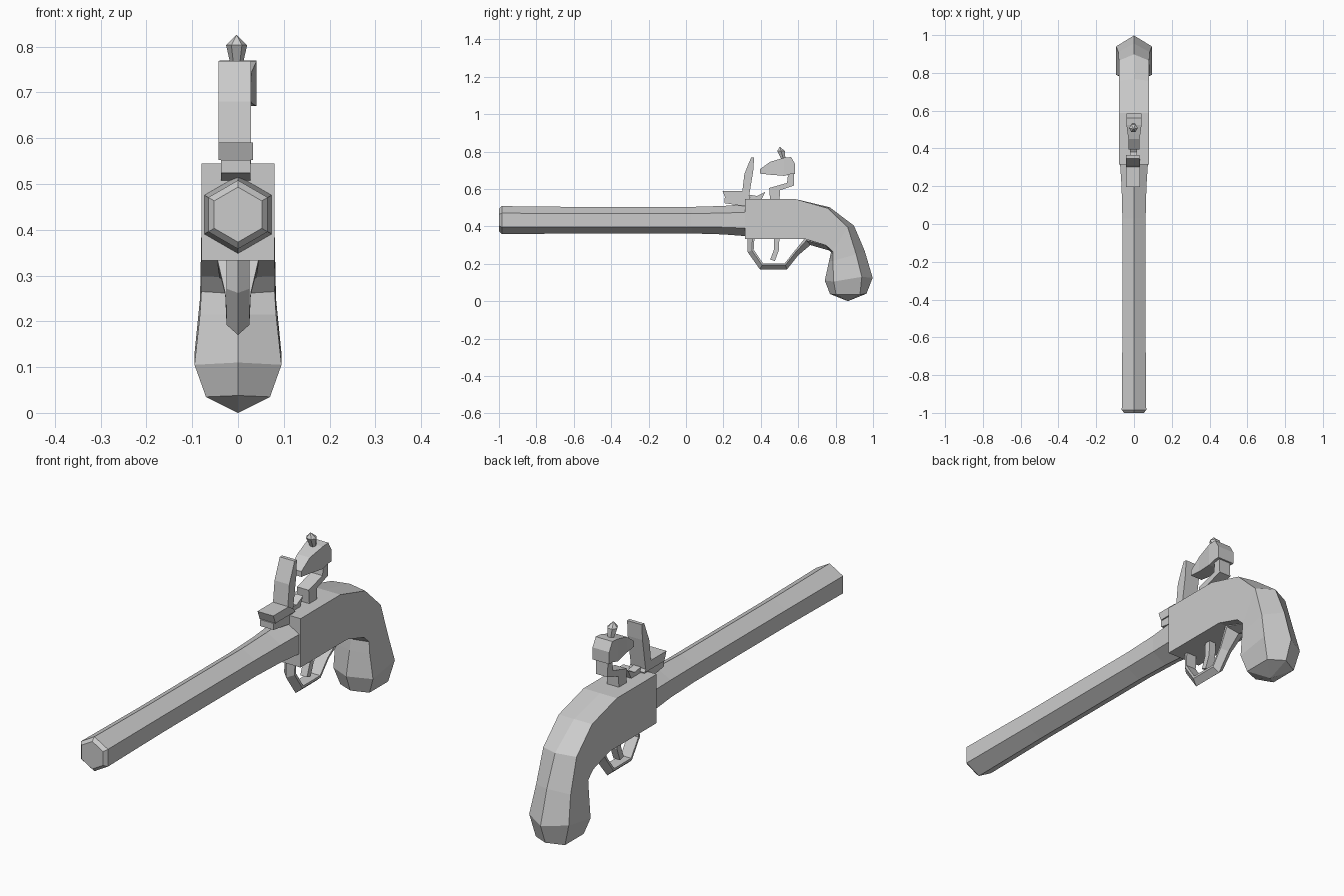
import bpy, bmesh, math


def finish(bm, name):
    bmesh.ops.recalc_face_normals(bm, faces=bm.faces)
    me = bpy.data.meshes.new(name)
    bm.to_mesh(me)
    bm.free()
    ob = bpy.data.objects.new(name, me)
    bpy.context.collection.objects.link(ob)
    return ob


def loft(name, rings, tip=None):
    """Skin a series of equal-length point rings; tip closes the end to a point."""
    bm = bmesh.new()
    vs = [[bm.verts.new(p) for p in r] for r in rings]
    n = len(vs[0])
    for a, b in zip(vs, vs[1:]):
        for i in range(n):
            j = (i + 1) % n
            bm.faces.new((a[i], a[j], b[j], b[i]))
    bm.faces.new(vs[0])
    if tip:
        t = bm.verts.new(tip)
        for i in range(n):
            bm.faces.new((vs[-1][i], vs[-1][(i + 1) % n], t))
    else:
        bm.faces.new(vs[-1])
    return finish(bm, name)


def prism(name, profile, x0, x1):
    """Extrude a (y, z) side profile across x."""
    return loft(name, [[(x, y, z) for y, z in profile] for x in (x0, x1)])


def hexagon(r, y, z):
    return [(r * math.sin(math.radians(60 * k)), y, z + r * math.cos(math.radians(60 * k)))
            for k in range(6)]


# Hexagonal barrel, chamfered muzzle, slight swell at the breech
loft("barrel", [hexagon(r, y, 0.433) for r, y in
                ((0.060, -1.0), (0.075, -0.985), (0.071, -0.6), (0.071, 0.03),
                 (0.076, 0.2), (0.086, 0.33))])

# Stock and curved grip: back ridge, back edge, front edge, front ridge, half width
sections = [
    ((0.315, 0.545), (0.315, 0.545), (0.315, 0.333), (0.315, 0.333), 0.08),
    ((0.588, 0.545), (0.588, 0.545), (0.635, 0.333), (0.635, 0.333), 0.08),
    ((0.768, 0.502), (0.758, 0.497), (0.750, 0.298), (0.750, 0.296), 0.08),
    ((0.898, 0.404), (0.865, 0.395), (0.785, 0.265), (0.775, 0.260), 0.08),
    ((0.955, 0.270), (0.910, 0.250), (0.785, 0.215), (0.765, 0.215), 0.083),
    ((0.998, 0.125), (0.940, 0.130), (0.790, 0.105), (0.742, 0.110), 0.095),
    ((0.965, 0.040), (0.930, 0.035), (0.802, 0.035), (0.770, 0.038), 0.070),
]
rings = []
for br, be, fe, fr, w in sections:
    rings.append([(0, *br), (w, *be), (w, *fe), (0, *fr), (-w, *fe), (-w, *be)])
loft("stock_and_grip", rings, tip=(0, 0.866, 0.0))

# Trigger guard: outer ridge, inner face, half width
guard = [
    ((0.330, 0.340), (0.366, 0.340), 0.025),
    ((0.330, 0.262), (0.362, 0.275), 0.025),
    ((0.395, 0.170), (0.412, 0.202), 0.025),
    ((0.540, 0.170), (0.528, 0.202), 0.025),
    ((0.600, 0.245), (0.575, 0.262), 0.028),
    ((0.665, 0.300), (0.635, 0.335), 0.045),
    ((0.768, 0.270), (0.768, 0.300), 0.040),
]
rings = []
for o, i, w in guard:
    m = [i[k] + 0.3 * (o[k] - i[k]) for k in (0, 1)]
    rings.append([(0, *o), (w, *m), (w, *i), (-w, *i), (-w, *m)])
loft("trigger_guard", rings)

# Trigger
prism("trigger", [(0.472, 0.345), (0.500, 0.345), (0.496, 0.270), (0.475, 0.215),
                  (0.450, 0.222), (0.470, 0.275)], -0.016, 0.016)

# Priming pan with its lid, and the spring leaf behind it
prism("pan", [(0.205, 0.552), (0.205, 0.524), (0.33, 0.505), (0.34, 0.552)], -0.037, 0.027)
prism("pan_lid", [(0.195, 0.590), (0.210, 0.552), (0.345, 0.552), (0.335, 0.568),
                  (0.300, 0.590)], -0.043, 0.033)
prism("spring", [(0.320, 0.572), (0.380, 0.562), (0.425, 0.585), (0.400, 0.535),
                 (0.320, 0.535)], -0.020, 0.015)

# Upright striking plate
prism("striking_plate", [(0.300, 0.575), (0.312, 0.680), (0.348, 0.768), (0.364, 0.768),
                         (0.360, 0.700), (0.338, 0.565)], -0.043, 0.028)

# Hammer: curved neck and wedge jaw
prism("hammer_neck", [(0.450, 0.535), (0.445, 0.605), (0.540, 0.632), (0.545, 0.670),
                      (0.530, 0.700), (0.575, 0.720), (0.578, 0.618), (0.503, 0.593),
                      (0.500, 0.535)], -0.028, 0.028)
jaw = [
    (0.395, 0.682, 0.705, 0.028),
    (0.450, 0.676, 0.745, 0.030),
    (0.525, 0.670, 0.767, 0.040),
    (0.562, 0.680, 0.770, 0.040),
    (0.584, 0.680, 0.732, 0.040),
]
loft("hammer_jaw", [[(-w, y, b), (w, y, b), (w, y, t), (-w, y, t)] for y, b, t, w in jaw])

# Jaw screw with faceted head
screw = []
for r, y, z in ((0.012, 0.522, 0.755), (0.023, 0.508, 0.803)):
    screw.append([(r * math.cos(math.radians(60 * k)) - 0.003,
                   y + r * math.sin(math.radians(60 * k)), z) for k in range(6)])
loft("jaw_screw", screw, tip=(-0.003, 0.502, 0.826))
